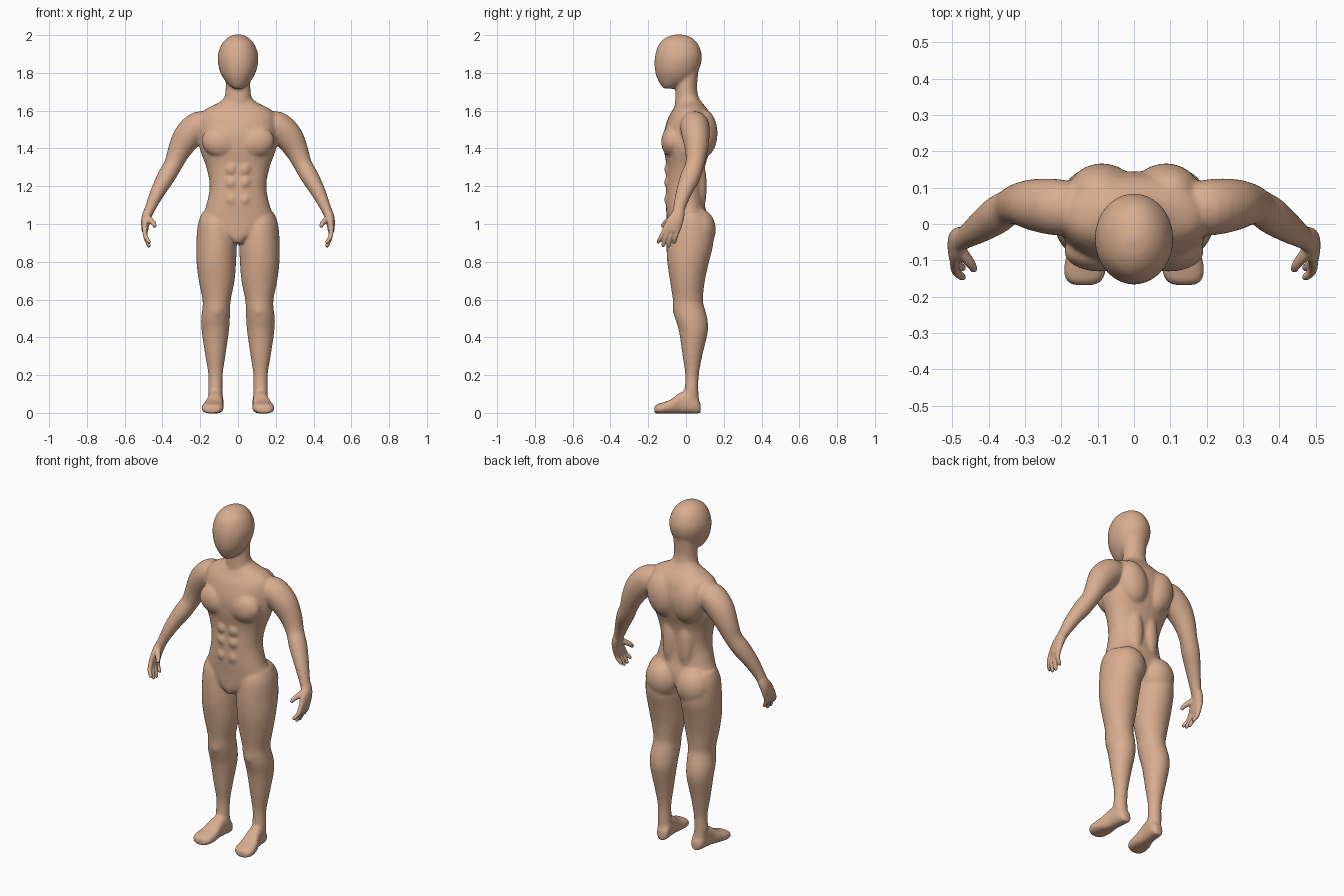
import bpy, bmesh, math
from mathutils import Vector, Matrix

skin = bpy.data.materials.new("skin tan")
skin.diffuse_color = (0.69, 0.42, 0.28, 1)


def refine(st, steps=4):
    """Catmull-Rom interpolation of station tuples."""
    out = []
    for i in range(len(st) - 1):
        p0, p1, p2, p3 = st[max(i - 1, 0)], st[i], st[i + 1], st[min(i + 2, len(st) - 1)]
        for k in range(steps):
            t = k / steps
            out.append([0.5 * (2 * b + (c - a) * t + (2 * a - 5 * b + 4 * c - d) * t * t
                        + (3 * b - a - 3 * c + d) * t ** 3) for a, b, c, d in zip(p0, p1, p2, p3)])
    return out + [list(st[-1])]


def skin_rings(bm, rings, mirror, power=2.0, n=28):
    """Bridge (centre, u, v) rings into a closed solid, optionally on both sides."""
    for s in ((1, -1) if mirror else (1,)):
        loops = []
        for c, u, v in rings:
            loop = []
            for i in range(n):
                a = 2 * math.pi * i / n
                ca, sa = math.cos(a), math.sin(a)
                p = c + u * math.copysign(abs(ca) ** (2 / power), ca) + v * math.copysign(abs(sa) ** (2 / power), sa)
                loop.append(bm.verts.new((p.x * s, p.y, p.z)))
            loops.append(loop)
        for a, b in zip(loops, loops[1:]):
            for i in range(n):
                j = (i + 1) % n
                bm.faces.new((a[i], a[j], b[j], b[i]))
        bm.faces.new(loops[0])
        bm.faces.new(loops[-1])


def stack(bm, stations, mirror=False, power=2.0):
    """Horizontal sections: (z, centre x, half width, front y, back y)."""
    skin_rings(bm, [(Vector((cx, (f + b) / 2, z)), Vector((rx, 0, 0)), Vector((0, (b - f) / 2, 0)))
                    for z, cx, rx, f, b in refine(stations)], mirror, power)


def limb(bm, stations):
    """Tube along a path: (x, y, z, radius along y, other radius)."""
    st = refine(stations)
    pts = [Vector(s[:3]) for s in st]
    rings = []
    for i, s in enumerate(st):
        t = (pts[min(i + 1, len(pts) - 1)] - pts[max(i - 1, 0)]).normalized()
        y = Vector((0, 1, 0))
        u = (y - t * y.dot(t)).normalized()
        rings.append((pts[i], u * s[3], t.cross(u) * s[4]))
    skin_rings(bm, rings, True)


def muscle(bm, c, r, tilt=0):
    for s in (1, -1):
        m = (Matrix.Translation((c[0] * s, c[1], c[2])) @ Matrix.Rotation(tilt * s, 4, 'Y')
             @ Matrix.Diagonal((*r, 1)))
        bmesh.ops.create_uvsphere(bm, u_segments=28, v_segments=18, radius=1, matrix=m)


def finish(bm, name, voxel, smooth):
    bmesh.ops.recalc_face_normals(bm, faces=bm.faces)
    me = bpy.data.meshes.new(name)
    bm.to_mesh(me)
    bm.free()
    me.materials.append(skin)
    ob = bpy.data.objects.new(name, me)
    bpy.context.collection.objects.link(ob)
    for p in me.polygons:
        p.use_smooth = True
    r = ob.modifiers.new("fuse", 'REMESH')
    r.mode = 'VOXEL'
    r.voxel_size = voxel
    r.use_smooth_shade = True
    s = ob.modifiers.new("soften", 'SMOOTH')
    s.factor = 0.5
    s.iterations = smooth


body = bmesh.new()
# head
stack(body, [(2.004, 0, .012, -.05, -.03), (1.99, 0, .05, -.1, .025), (1.955, 0, .085, -.142, .062),
             (1.9, 0, .106, -.162, .083), (1.85, 0, .106, -.167, .08), (1.8, 0, .093, -.162, .06),
             (1.76, 0, .07, -.148, .03), (1.73, 0, .043, -.13, -.03), (1.716, 0, .02, -.115, -.065)])
# neck
stack(body, [(1.84, 0, .07, -.04, .07), (1.75, 0, .066, -.052, .06), (1.69, 0, .068, -.056, .062),
             (1.6, 0, .085, -.06, .09)])
# torso
stack(body, [(1.68, 0, .065, -.04, .06), (1.645, 0, .098, -.05, .083), (1.605, 0, .175, -.07, .115),
             (1.56, 0, .2, -.095, .135), (1.48, 0, .205, -.118, .145), (1.4, 0, .203, -.118, .13),
             (1.3, 0, .168, -.103, .1), (1.2, 0, .15, -.106, .092), (1.1, 0, .168, -.107, .1),
             (1.03, 0, .19, -.102, .115), (.97, 0, .16, -.1, .11), (.93, 0, .08, -.097, .07),
             (.9, 0, .03, -.085, .03)], power=2.2)
# chest, upper back, lower back, belly and buttocks
muscle(body, (.095, -.075, 1.435), (.098, .056, .082), -.2)
muscle(body, (.088, .09, 1.48), (.09, .077, .13), .2)
muscle(body, (.05, .06, 1.2), (.05, .05, .17))
muscle(body, (.1, .07, .97), (.1, .088, .11))
for z in (1.29, 1.22, 1.13):
    muscle(body, (.036, -.085, z), (.034, .03, .04))
# legs
stack(body, [(1.06, .115, .075, -.07, .1), (1.0, .117, .095, -.095, .135), (.9, .114, .107, -.103, .145),
             (.8, .115, .105, -.1, .122), (.7, .113, .095, -.085, .1), (.6, .113, .075, -.07, .09),
             (.55, .115, .074, -.068, .1), (.5, .119, .076, -.058, .113), (.43, .12, .072, -.037, .116),
             (.3, .12, .053, -.018, .086), (.2, .119, .038, -.004, .068), (.12, .12, .038, -.008, .066),
             (.05, .117, .036, -.015, .07)], mirror=True)
muscle(body, (.113, -.035, .545), (.04, .035, .05))
# feet: sections along y (y, centre x, half width, height)
feet = [(.078, .112, .02, .045), (.06, .113, .036, .075), (.02, .117, .04, .115), (-.03, .122, .042, .105),
        (-.08, .13, .054, .068), (-.125, .135, .059, .052), (-.155, .137, .05, .042), (-.168, .138, .03, .03)]
skin_rings(body, [(Vector((cx, y, h / 2)), Vector((rx, 0, 0)), Vector((0, 0, h / 2 + .003)))
                  for y, cx, rx, h in refine(feet)], True, 2.6)
# arms
limb(body, [(.13, .04, 1.53, .06, .05), (.2, .045, 1.522, .077, .077), (.265, .052, 1.465, .073, .077),
            (.31, .055, 1.39, .06, .062), (.343, .046, 1.315, .05, .049), (.38, .022, 1.25, .052, .048),
            (.425, -.01, 1.17, .043, .039), (.462, -.035, 1.09, .033, .029), (.483, -.045, 1.04, .033, .026)])
finish(body, "body", .0075, 10)

hands = bmesh.new()
# palms
limb(hands, [(.467, -.035, 1.085, .028, .024), (.482, -.044, 1.045, .036, .026), (.49, -.06, 1.01, .044, .023),
             (.493, -.078, .968, .046, .017), (.492, -.082, .952, .038, .01)])
# fingers
for y0, y1, z1 in ((-.113, -.146, .9), (-.092, -.12, .882), (-.07, -.092, .88), (-.048, -.062, .898)):
    limb(hands, [(.494, y0 + .008, .985, .013, .013), (.49, (y0 + y1) / 2, .935, .012, .012),
                 (.472, y1, z1 + .006, .01, .01), (.467, y1, z1 - .003, .004, .004)])
# thumbs
limb(hands, [(.487, -.06, 1.04, .02, .018), (.465, -.09, 1.02, .016, .016), (.447, -.112, 1.003, .013, .013),
             (.44, -.128, .985, .009, .009)])
finish(hands, "hands", .004, 4)
